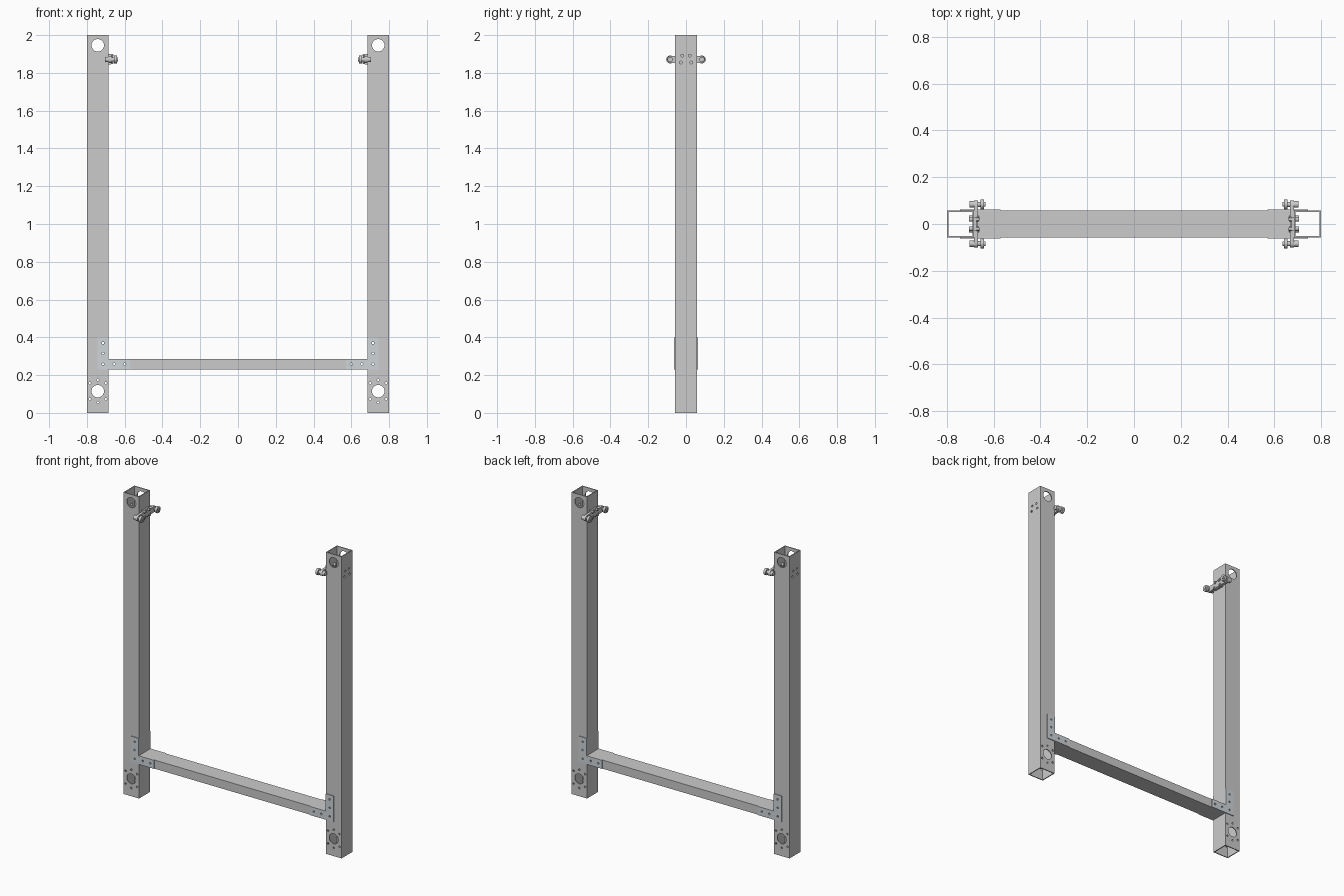
import bpy, bmesh
from math import radians, cos, sin, pi
from mathutils import Matrix, Vector

if "Cube" in bpy.data.objects:
    bpy.data.objects.remove(bpy.data.objects["Cube"])

ROT = {'x': Matrix.Rotation(pi / 2, 4, 'Y'), 'y': Matrix.Rotation(pi / 2, 4, 'X')}


def add_cyl(bm, axis, centre, r, length, seg=24):
    bmesh.ops.create_cone(bm, cap_ends=True, segments=seg, radius1=r, radius2=r, depth=length,
                          matrix=Matrix.Translation(centre) @ ROT[axis])


def add_disc(bm, x0, x1, y, z, r, seg=24):
    add_cyl(bm, 'x', ((x0 + x1) / 2, y, z), r, x1 - x0, seg)


def extrude(bm, outline, direction):
    face = bm.faces.new([bm.verts.new(p) for p in outline])
    geo = bmesh.ops.extrude_face_region(bm, geom=[face])['geom']
    bmesh.ops.translate(bm, vec=direction, verts=[g for g in geo if isinstance(g, bmesh.types.BMVert)])


def make(name, bm):
    bmesh.ops.recalc_face_normals(bm, faces=bm.faces)
    me = bpy.data.meshes.new(name)
    bm.to_mesh(me)
    bm.free()
    ob = bpy.data.objects.new(name, me)
    bpy.context.collection.objects.link(ob)
    return ob


def tube(name, centre, half, wall, axis):
    # open-ended rectangular tube running along the given axis index
    bm = bmesh.new()
    u, v = [i for i in range(3) if i != axis]
    rings = []
    for end in (-1, 1):
        for inset in (0, wall):
            ring = []
            for a, b in ((-1, -1), (1, -1), (1, 1), (-1, 1)):
                p = Vector(centre)
                p[axis] += end * half[axis]
                p[u] += a * (half[u] - inset)
                p[v] += b * (half[v] - inset)
                ring.append(bm.verts.new(p))
            rings.append(ring)
    o0, i0, o1, i1 = rings
    for A, B in ((o0, o1), (o1, i1), (i1, i0), (i0, o0)):
        for k in range(4):
            n = (k + 1) % 4
            bm.faces.new((A[k], A[n], B[n], B[k]))
    return make(name, bm)


def cut(ob, cutter):
    m = ob.modifiers.new('holes', 'BOOLEAN')
    m.object = cutter
    m.solver = 'EXACT'
    dg = bpy.context.evaluated_depsgraph_get()
    me = bpy.data.meshes.new_from_object(ob.evaluated_get(dg))
    ob.modifiers.clear()
    ob.data = me


def smooth(ob):
    bpy.ops.object.select_all(action='DESELECT')
    ob.select_set(True)
    bpy.context.view_layer.objects.active = ob
    bpy.ops.object.shade_smooth_by_angle(angle=radians(35))


def mirror(ob, axes):
    m = ob.modifiers.new('mirror', 'MIRROR')
    m.use_axis = axes
    m.mirror_object = origin


origin = bpy.data.objects.new('mirror_centre', None)
bpy.context.collection.objects.link(origin)
origin.hide_render = True

PX = -0.7425
BOLTS = [(-0.02, 1.891), (0.02, 1.891), (-0.027, 1.855), (0.027, 1.855)]
PLATE_HOLES = [(-0.715, 0.37), (-0.715, 0.315), (-0.715, 0.258), (-0.655, 0.258), (-0.6, 0.258)]

# Cutters: bearing holes, bolt circle, clamp access holes, bracket holes
bm = bmesh.new()
for z in (0.115, 1.946):
    add_cyl(bm, 'y', (PX, 0, z), 0.033, 0.3, 40)
for a in (45, 90, 135, 225, 270, 315):
    t = radians(a)
    add_cyl(bm, 'y', (PX + 0.06 * cos(t), 0, 0.115 + 0.06 * sin(t)), 0.006, 0.3, 16)
for y, z in BOLTS:
    add_cyl(bm, 'x', (PX, y, z), 0.0075, 0.3, 16)
post_cutter = make('post_cutter', bm)

bm = bmesh.new()
for x, z in PLATE_HOLES:
    add_cyl(bm, 'y', (x, 0, z), 0.006, 0.3, 16)
plate_cutter = make('plate_cutter', bm)

# Hollow upright posts
post = tube('upright_post', (PX, 0, 1), (0.0575, 0.0575, 1), 0.006, 2)
cut(post, post_cutter)
cut(post, plate_cutter)
mirror(post, (True, False, False))

# Cross beam, cut at both ends
beam = tube('cross_beam', (0, 0, 0.257), (0.685, 0.0575, 0.0285), 0.005, 0)
cut(beam, plate_cutter)
plate_cutter.scale.x = -1
bpy.context.view_layer.update()
cut(beam, plate_cutter)
plate_cutter.scale.x = 1
bpy.context.view_layer.update()

# L-shaped corner plates on the front and back
bm = bmesh.new()
L = [(-0.745, 0.2285), (-0.572, 0.2285), (-0.572, 0.2855), (-0.687, 0.2855), (-0.687, 0.4), (-0.745, 0.4)]
extrude(bm, [(x, -0.0575, z) for x, z in L], (0, -0.005, 0))
plate = make('corner_plate', bm)
cut(plate, plate_cutter)
mirror(plate, (True, True, False))
steel = bpy.data.materials.new('light_steel')
steel.diffuse_color = (0.62, 0.66, 0.69, 1)
steel.use_nodes = True
steel.node_tree.nodes["Principled BSDF"].inputs["Base Color"].default_value = steel.diffuse_color
plate.data.materials.clear()
plate.data.materials.append(steel)

# Clamp bar across the inner face of each post, with rounded ends
bm = bmesh.new()
outline = []
for cy, start in ((0.082, -90), (-0.082, 90)):
    for k in range(13):
        t = radians(start + 15 * k)
        outline.append((-0.685, cy + 0.019 * cos(t), 1.871 + 0.019 * sin(t)))
extrude(bm, outline, (0.017, 0, 0))
pad = [(-0.034, 1.845), (0.034, 1.845), (0.03, 1.901), (-0.03, 1.901)]
extrude(bm, [(-0.685, y, z) for y, z in pad], (0.012, 0, 0))
clamp = make('clamp_bar', bm)
mirror(clamp, (True, False, False))

# Spools at the clamp ends
bm = bmesh.new()
for x0, x1, r in ((-0.703, -0.685, 0.014), (-0.668, -0.657, 0.011), (-0.657, -0.641, 0.021), (-0.641, -0.636, 0.01)):
    add_disc(bm, x0, x1, 0.084, 1.871, r)
spool = make('clamp_spool', bm)
smooth(spool)
mirror(spool, (True, True, False))

# Clamp bolts: head inside the post, shank, nut on the bar
bm = bmesh.new()
for y, z in BOLTS:
    add_disc(bm, -0.706, -0.691, y, z, 0.0095)
    add_disc(bm, -0.692, -0.66, y, z, 0.0055, 12)
    add_disc(bm, -0.673, -0.662, y, z, 0.0095, 6)
bolts = make('clamp_bolts', bm)
smooth(bolts)
mirror(bolts, (True, False, False))

for c in (post_cutter, plate_cutter):
    bpy.data.objects.remove(c)
